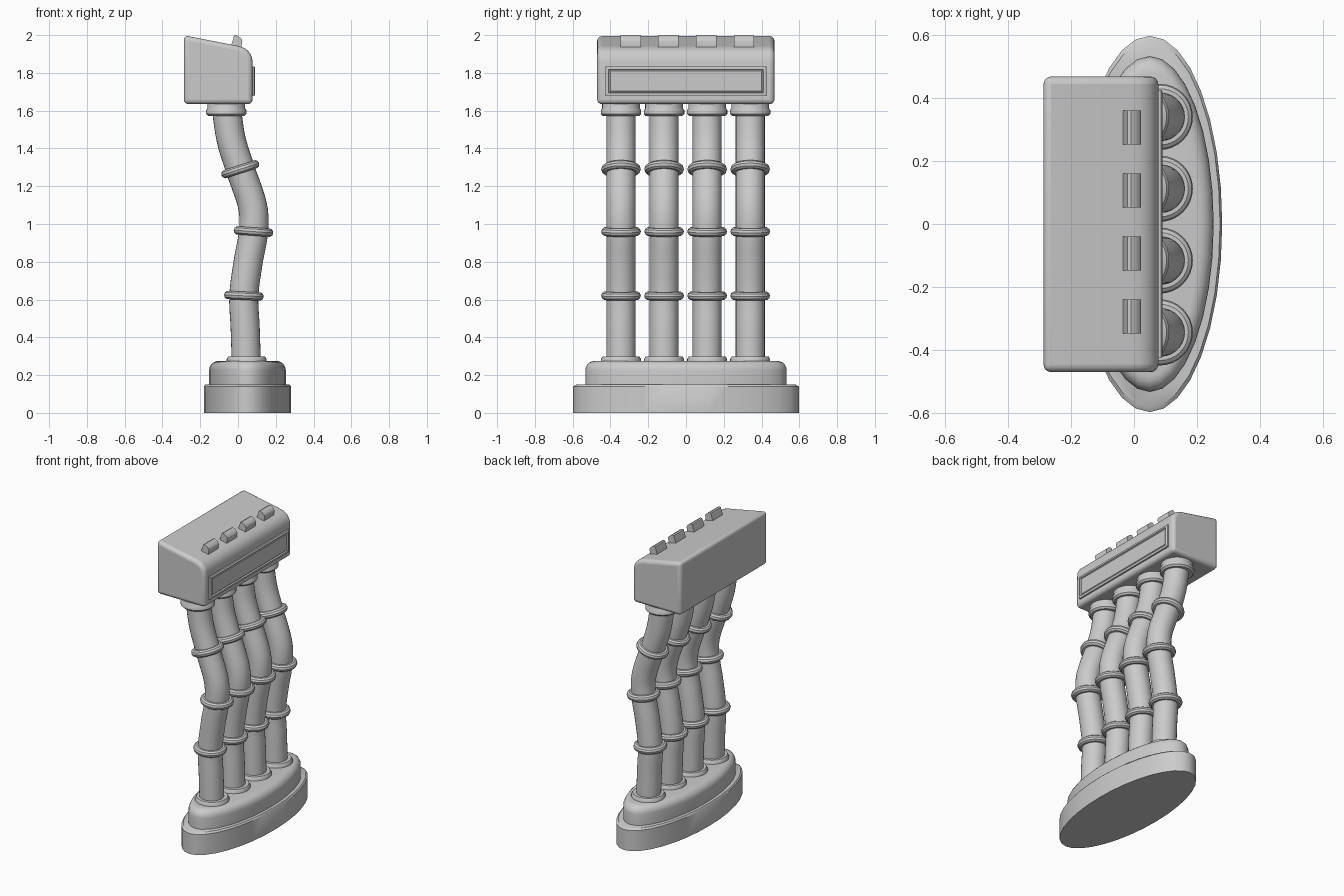
import bpy, bmesh, math
from mathutils import Vector, Matrix

if "Cube" in bpy.data.objects:
    bpy.data.objects.remove(bpy.data.objects["Cube"])


def finish(bm, name, smooth=True):
    bmesh.ops.recalc_face_normals(bm, faces=bm.faces)
    me = bpy.data.meshes.new(name)
    bm.to_mesh(me)
    bm.free()
    ob = bpy.data.objects.new(name, me)
    bpy.context.collection.objects.link(ob)
    if smooth:
        bpy.ops.object.select_all(action='DESELECT')
        ob.select_set(True)
        bpy.context.view_layer.objects.active = ob
        bpy.ops.object.shade_smooth_by_angle(angle=math.radians(35))
    return ob


def skin(bm, rings, closed=False):
    n = len(rings[0])
    pairs = list(zip(rings, rings[1:]))
    if closed:
        pairs.append((rings[-1], rings[0]))
    for a, b in pairs:
        for i in range(n):
            j = (i + 1) % n
            bm.faces.new((a[i], a[j], b[j], b[i]))
    if not closed:
        bm.faces.new(rings[0])
        bm.faces.new(rings[-1])


def lathe(name, profile, loc=(0, 0, 0), seg=32, closed=False, tilt=0):
    """profile: (x radius, y radius, z)"""
    bm = bmesh.new()
    m = Matrix.Translation(loc) @ Matrix.Rotation(tilt, 4, 'Y')
    rings = []
    for rx, ry, z in profile:
        rings.append([bm.verts.new(m @ Vector((rx * math.cos(2 * math.pi * i / seg),
                                               ry * math.sin(2 * math.pi * i / seg), z)))
                      for i in range(seg)])
    skin(bm, rings, closed)
    return finish(bm, name)


def extrude_y(bm, pts, y0, y1):
    rings = [[bm.verts.new((x, y, z)) for x, z in pts] for y in (y0, y1)]
    skin(bm, rings)


# Two-tier oval base
lathe("base_plinth", [(.23, .597, 0), (.23, .597, .14), (.223, .58, .15)], (.05, 0, 0))
upper = [(.203, .533, .145), (.203, .533, .225)]
for k in range(1, 6):
    a = k * math.pi / 10
    d = .05 * (1 - math.cos(a))
    upper.append((.203 - d, .533 - d, .225 + .05 * math.sin(a)))
lathe("base_upper", upper, (.05, 0, 0))

# Bent tube path in x-z
KEYS = [(.044, .26), (.038, .45), (.031, .62), (.054, .8), (.082, .96),
        (.076, 1.1), (.012, 1.29), (-.037, 1.45), (-.062, 1.62)]


def spline(i, t):
    p = [Vector(KEYS[min(max(i + k, 0), len(KEYS) - 1)]) for k in (-1, 0, 1, 2)]
    pos = .5 * (2 * p[1] + (p[2] - p[0]) * t + (2 * p[0] - 5 * p[1] + 4 * p[2] - p[3]) * t ** 2
                + (3 * p[1] - p[0] - 3 * p[2] + p[3]) * t ** 3)
    tan = .5 * ((p[2] - p[0]) + 2 * (2 * p[0] - 5 * p[1] + 4 * p[2] - p[3]) * t
                + 3 * (3 * p[1] - p[0] - 3 * p[2] + p[3]) * t ** 2)
    return pos, math.atan2(tan.x, tan.y)


def tube(name, y, r=.077, seg=28):
    bm = bmesh.new()
    samples = [spline(i, t / 5) for i in range(len(KEYS) - 1) for t in range(5)]
    samples.append(spline(len(KEYS) - 2, 1))
    rings = []
    for pos, ang in samples:
        m = Matrix.Translation((pos.x, y, pos.y)) @ Matrix.Rotation(ang, 4, 'Y')
        rings.append([bm.verts.new(m @ Vector((r * math.cos(2 * math.pi * i / seg),
                                               r * math.sin(2 * math.pi * i / seg), 0)))
                      for i in range(seg)])
    skin(bm, rings)
    finish(bm, name)


ring_profile = [(.082 + .023 * math.cos(k * math.pi / 5),) * 2 + (.023 * math.sin(k * math.pi / 5),)
                for k in range(10)]

# Four tubes with ribs and end collars
for n in range(4):
    y = -.344 + .228 * n
    tube(f"tube_{n}", y)
    for i in (2, 4, 6):
        pos, ang = spline(i, 0)
        lathe(f"tube_rib_{n}_{i}", ring_profile, (pos.x, y, pos.y), closed=True, tilt=ang)
    lathe(f"bottom_collar_{n}", [(.106, .106, .265), (.106, .106, .285), (.097, .097, .299), (.08, .08, .299)],
          (.046, y, 0))
    lathe(f"top_collar_{n}", [(.08, .08, 1.572), (.096, .096, 1.572), (.107, .107, 1.583),
                              (.107, .107, 1.602), (.1, .1, 1.612), (.1, .1, 1.645)], (-.062, y, 0))

# Head block with sloped top and rounded front upper edge
prof = [(-.287, 1.635), (.077, 1.635), (.077, 1.86)]
p0, p1, p2 = Vector((.077, 1.86)), Vector((.073, 1.927)), Vector((.0, 1.943))
for k in range(1, 7):
    t = k / 6
    prof.append(tuple((1 - t) ** 2 * p0 + 2 * t * (1 - t) * p1 + t * t * p2))
prof.append((-.287, 1.999))
bm = bmesh.new()
extrude_y(bm, prof, -.47, .468)
head = finish(bm, "head_block", False)
bev = head.modifiers.new("bevel", 'BEVEL')
bev.width = .024
bev.segments = 4
bev.limit_method = 'ANGLE'
bev.angle_limit = math.radians(40)
bpy.ops.object.select_all(action='DESELECT')
head.select_set(True)
bpy.context.view_layer.objects.active = head
bpy.ops.object.shade_smooth_by_angle(angle=math.radians(35))

# Framed panel on the head front: nested rectangles stepped in x
bm = bmesh.new()
steps = [(.07, .426, .078), (.086, .426, .078), (.09, .42, .072), (.09, .411, .063),
         (.082, .407, .059), (.087, .4, .053)]
rings = [[bm.verts.new((x, sy * hy, 1.756 + sz * hz))
          for sy, sz in ((-1, -1), (1, -1), (1, 1), (-1, 1))] for x, hy, hz in steps]
skin(bm, rings)
finish(bm, "front_panel", False)

# Four keys on top of the head
for n in range(4):
    y = -.293 + .2 * n
    bm = bmesh.new()
    extrude_y(bm, [(-.038, 1.93), (-.034, 1.952), (-.02, 1.997), (-.01, 2.0), (.003, 1.994), (.018, 1.981),
                   (.023, 1.968), (.014, 1.92)], y - .054, y + .054)
    finish(bm, f"top_key_{n}")
